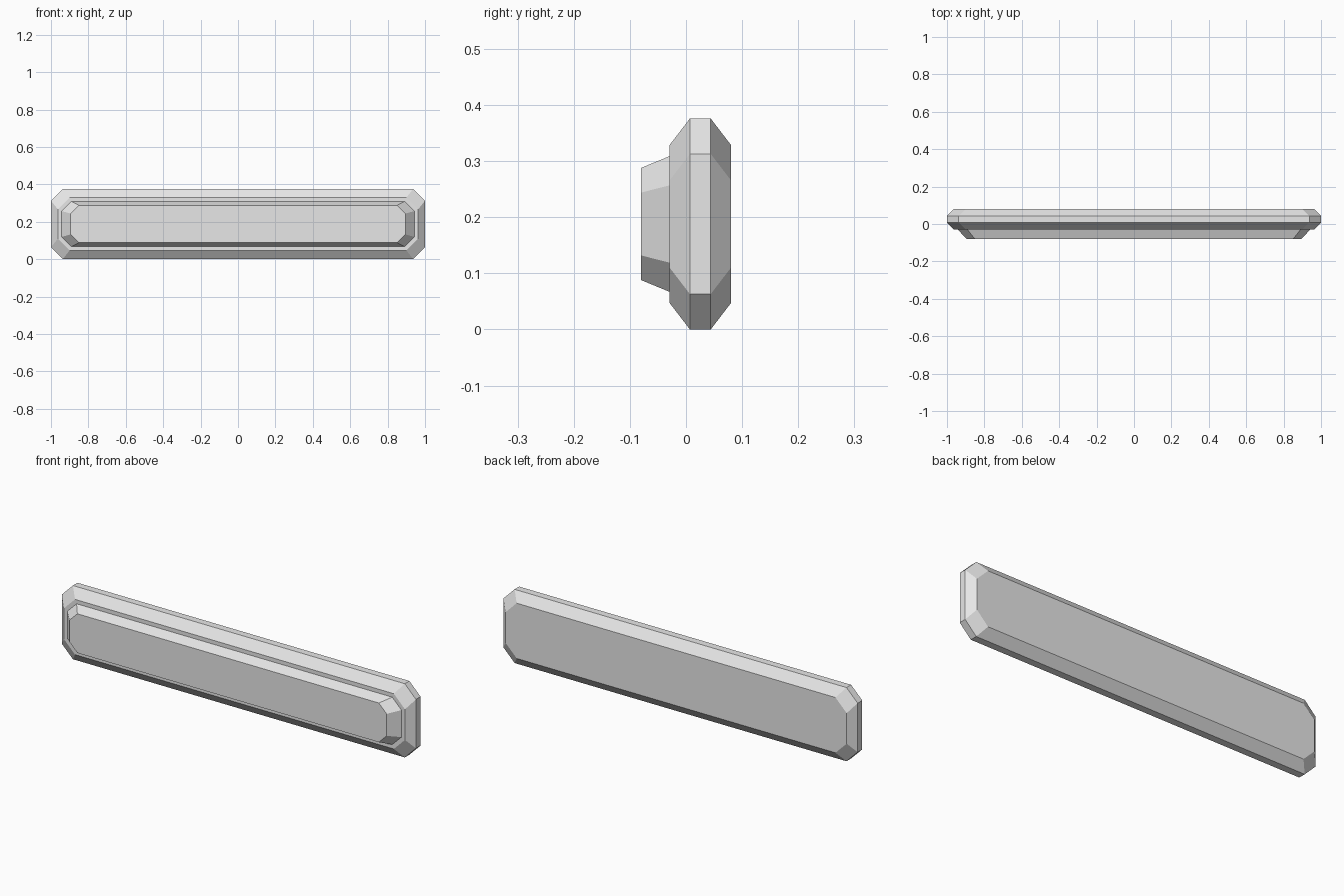
import bpy
import bmesh

cube = bpy.data.objects.get("Cube")
if cube:
    bpy.data.objects.remove(cube, do_unlink=True)

MID_Z = 0.188

grey = bpy.data.materials.new("light_grey")
grey.use_nodes = True
colour = (0.8, 0.8, 0.8, 1)
grey.diffuse_color = colour
grey.node_tree.nodes["Principled BSDF"].inputs["Base Color"].default_value = colour


def octagon(bm, y, hx, hz, cut):
    """Rectangle with cut corners, standing at depth y."""
    quarter = [(hx, hz - cut), (hx - cut, hz)]
    pts = quarter + [(-x, z) for x, z in reversed(quarter)]
    pts += [(-x, -z) for x, z in pts]
    return [bm.verts.new((x, y, MID_Z + z)) for x, z in pts]


def lofted(name, sections):
    """Join a stack of cut-corner sections into a closed solid."""
    bm = bmesh.new()
    rings = [octagon(bm, *s) for s in sections]
    for a, b in zip(rings, rings[1:]):
        for i in range(len(a)):
            j = (i + 1) % len(a)
            bm.faces.new((a[i], a[j], b[j], b[i]))
    bm.faces.new(rings[0])
    bm.faces.new(rings[-1])
    bmesh.ops.recalc_face_normals(bm, faces=bm.faces)
    mesh = bpy.data.meshes.new(name)
    bm.to_mesh(mesh)
    bm.free()
    mesh.materials.append(grey)
    obj = bpy.data.objects.new(name, mesh)
    bpy.context.collection.objects.link(obj)
    return obj


# Main slab, bevelled toward front and back
lofted("bevelled_slab", [
    (-0.029, 0.963, 0.141, 0.063),
    (0.007, 1.0, 0.188, 0.063),
    (0.044, 1.0, 0.188, 0.063),
    (0.08, 0.963, 0.141, 0.063),
])

# Raised panel tapering toward the front
lofted("raised_front_panel", [
    (-0.08, 0.895, 0.1, 0.044),
    (-0.029, 0.943, 0.121, 0.052),
])
